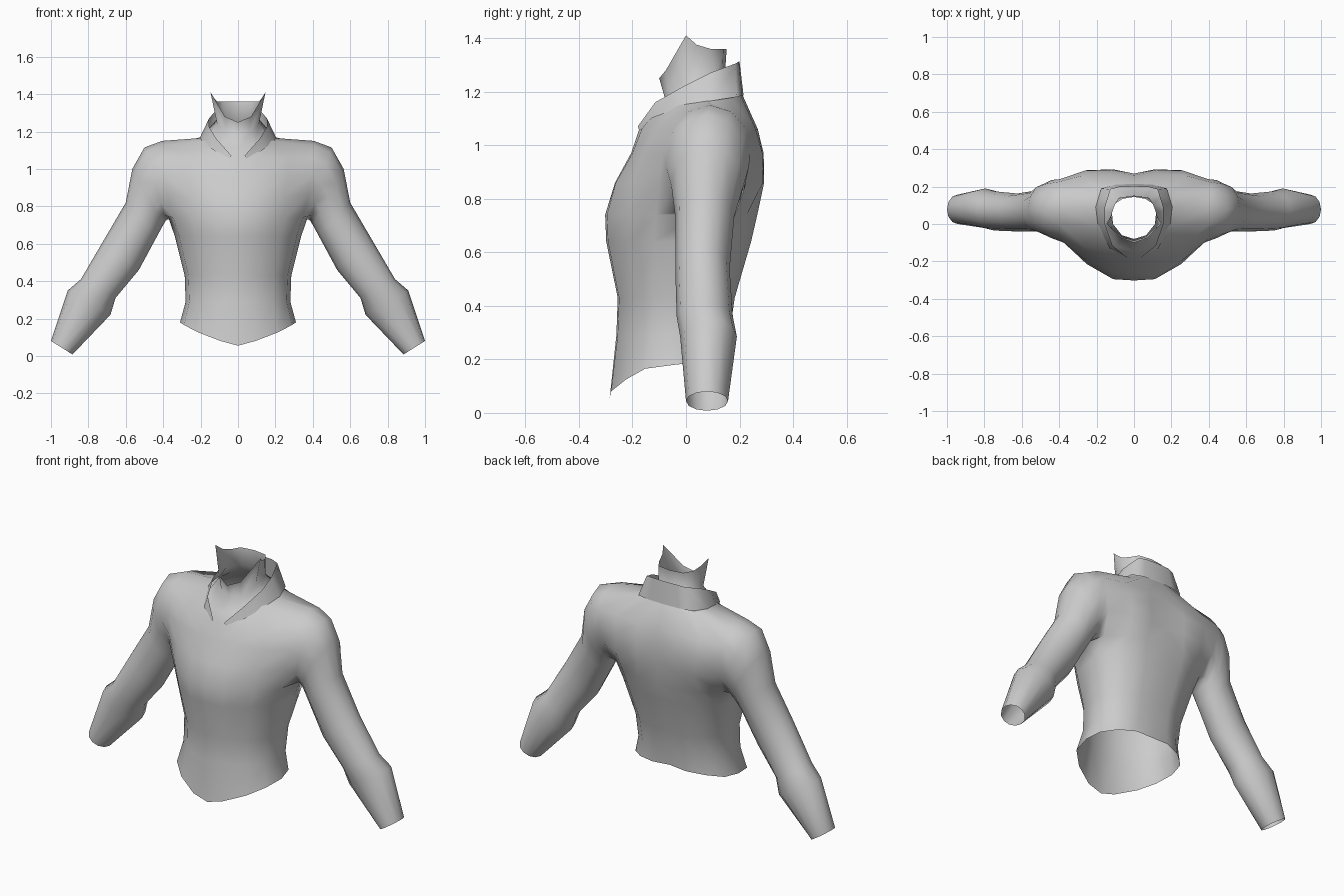
import bpy, bmesh, math

if "Cube" in bpy.data.objects:
    bpy.data.objects.remove(bpy.data.objects["Cube"])

cloth = bpy.data.materials.new("grey_cloth")
cloth.diffuse_color = (0.6, 0.6, 0.6, 1)
cloth.use_nodes = True
cloth.node_tree.nodes["Principled BSDF"].inputs["Base Color"].default_value = cloth.diffuse_color


def finish(bm, name):
    """Turn a half mesh (x >= 0) into a mirrored, smooth object."""
    bmesh.ops.recalc_face_normals(bm, faces=bm.faces)
    me = bpy.data.meshes.new(name)
    bm.to_mesh(me)
    bm.free()
    me.materials.append(cloth)
    ob = bpy.data.objects.new(name, me)
    bpy.context.collection.objects.link(ob)
    mod = ob.modifiers.new("mirror", 'MIRROR')
    mod.use_clip = True
    mod.merge_threshold = 0.002
    for p in me.polygons:
        p.use_smooth = True
    return ob


def bridge(bm, a, b, closed=False):
    """Quads between two equally long vertex rows."""
    n = len(a)
    for i in range(n if closed else n - 1):
        j = (i + 1) % n
        bm.faces.new((a[i], a[j], b[j], b[i]))


def row(bm, pts):
    return [bm.verts.new(p) for p in pts]


bm = bmesh.new()

# Lower torso: nine columns from front centre round the side to back centre
XF = [0, .3, .68, .93, 1, .93, .68, .35, 0]
YF = [1, .98, .75, .46, 0, .5, .85, 1.04, 1]
HEM = [.055, .08, .125, .165, .18, .19, .205, .215, .22]
levels = [  # z, half width, front y, back y, side y
    (None, .31, -.285, .15, -.04),
    (.29, .28, -.26, .155, -.02),
    (.43, .285, -.255, .175, 0),
    (.64, .338, -.298, .235, .03),
    (.74, .372, -.302, .258, .05)]
lower = []
for z, w, yf, yb, ys in levels:
    lower.append(row(bm, [
        (w * XF[k], ys + ((yf if k < 4 else yb) - ys) * YF[k],
         HEM[k] if z is None else z) for k in range(9)]))
for a, b in zip(lower, lower[1:]):
    bridge(bm, a, b)

# Chest and upper back panels, open at the sides for the arms
UX = [0, .3, .67, 1]
panels = [  # z, half width, front ys (centre to side), back ys (side to centre)
    (.86, .375, (-.265, -.262, -.2, -.1), (.225, .288, .292, .268)),
    (.97, .395, (-.205, -.2, -.16, -.085), (.24, .285, .29, .27)),
    (1.06, .405, (-.175, -.165, -.115, -.05), (.225, .26, .268, .258))]
front, back = [lower[-1][:4]], [lower[-1][5:]]
for z, w, yf, yb in panels:
    front.append(row(bm, [(w * u, y, z) for u, y in zip(UX, yf)]))
    back.append(row(bm, [(w * u, y, z) for u, y in zip(UX[::-1], yb)]))
front.append(row(bm, [(0, -.145, 1.11), (.09, -.12, 1.12), (.17, -.03, 1.15), (.41, .01, 1.125)]))
back.append(row(bm, [(.41, .17, 1.125), (.17, .17, 1.175), (.1, .205, 1.185), (0, .21, 1.19)]))
for panel in (front, back):
    for a, b in zip(panel, panel[1:]):
        bridge(bm, a, b)

# Shoulder ridge between the panels
neck_side, shoulder_top = row(bm, [(.2, .08, 1.165), (.405, .09, 1.15)])
bm.faces.new((front[-1][2], front[-1][3], shoulder_top, neck_side))
bm.faces.new((neck_side, shoulder_top, back[-1][0], back[-1][1]))

# Arm: twelve sided rings growing out of the armhole
ring = ([lower[-1][4]] + [r[3] for r in front] + [shoulder_top]
        + [r[0] for r in back[::-1]])
arm_rings = [  # inner x z, outer x z, front y, back y
    (.385, .725, .50, 1.115, -.075, .235),
    (.40, .70, .565, 1.0, -.055, .215),
    (.43, .645, .60, .82, -.04, .18),
    (.53, .46, .72, .615, -.04, .163),
    (.655, .31, .84, .41, -.035, .175),
    (.682, .22, .91, .35, -.022, .19),
    (.885, .008, 1.0, .08, 0, .157)]
for xi, zi, xo, zo, yf, yb in arm_rings:
    pts = []
    for k in range(12):
        t = math.tau * k / 12
        c, s = math.cos(t), math.sin(t)
        pts.append(((xi + xo) / 2 + (xi - xo) / 2 * c,
                    (yf + yb) / 2 + (yf - yb) / 2 * s,
                    (zi + zo) / 2 + (zi - zo) / 2 * c))
    nxt = row(bm, pts)
    bridge(bm, ring, nxt, closed=True)
    ring = nxt

# Neck with a flared, pointed rim
base = front[-1][:3] + [neck_side] + back[-1][1:]
waist = row(bm, [(0, -.08, 1.18), (.065, -.06, 1.19), (.112, 0, 1.24), (.118, .06, 1.26),
                 (.1, .11, 1.26), (.06, .135, 1.26), (0, .145, 1.26)])
rim = row(bm, [(0, -.1, 1.25), (.07, -.075, 1.28), (.147, 0, 1.41), (.125, .04, 1.375),
               (.11, .09, 1.36), (.08, .14, 1.36), (0, .152, 1.36)])
bridge(bm, base, waist)
bridge(bm, waist, rim)
finish(bm, "jacket_body")

# Stand-up collar, open in a V at the front
bm = bmesh.new()
foot = row(bm, [(.045, -.175, 1.055), (.13, -.13, 1.1), (.195, 0, 1.15), (.205, .09, 1.165),
                (.175, .19, 1.18), (.1, .21, 1.185), (0, .215, 1.185)])
top = row(bm, [(.035, -.18, 1.07), (.115, -.115, 1.16), (.155, 0, 1.225), (.155, .09, 1.27),
               (.125, .185, 1.305), (.08, .197, 1.312), (0, .2, 1.312)])
bridge(bm, foot, top)
finish(bm, "collar")
